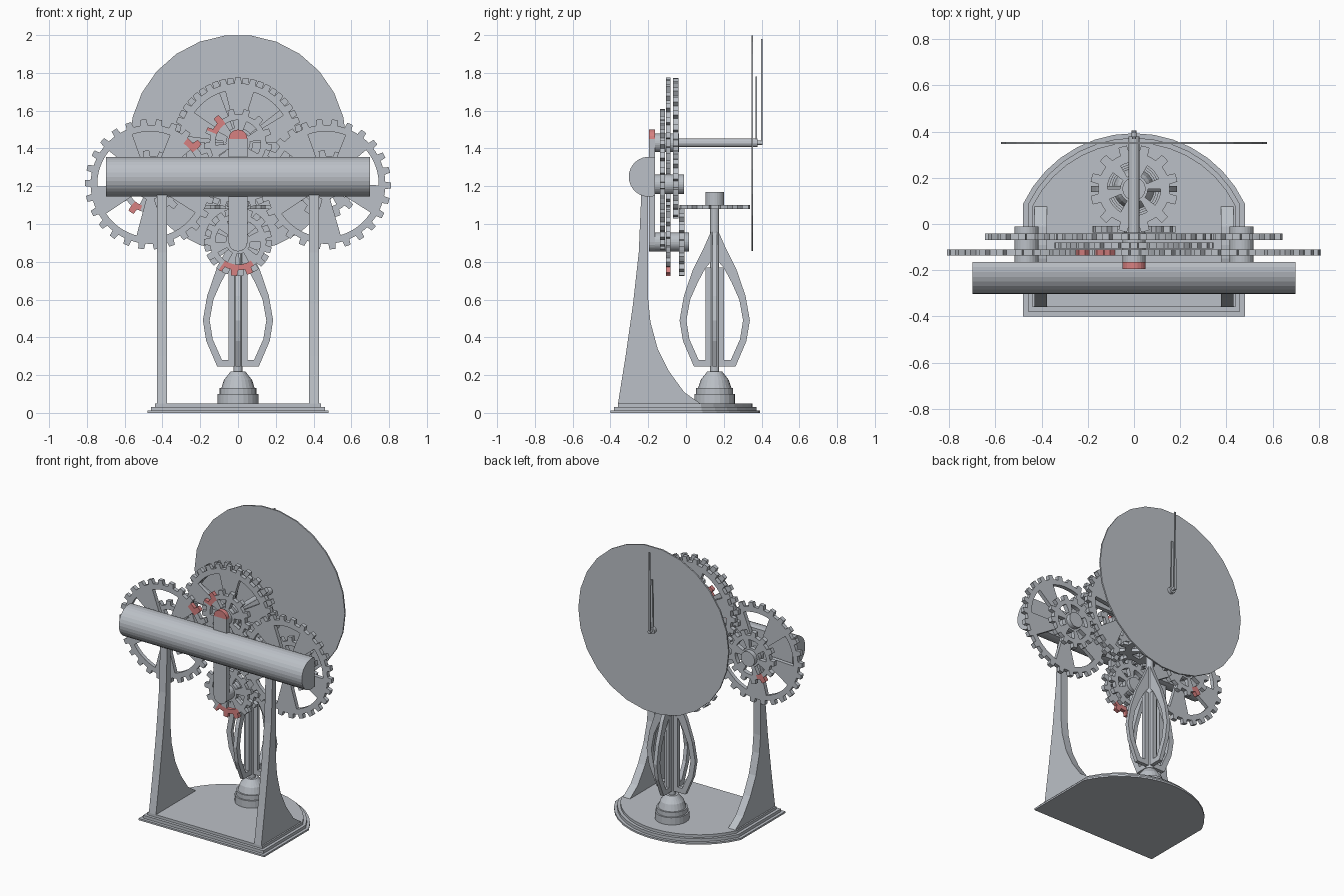
import bpy, bmesh
from math import sin, cos, pi, radians, degrees, atan2, asin
from mathutils import Matrix, Vector

cube = bpy.data.objects.get("Cube")
if cube:
    bpy.data.objects.remove(cube)


def material(name, rgb):
    m = bpy.data.materials.new(name)
    m.use_nodes = True
    m.diffuse_color = (*rgb, 1)
    m.node_tree.nodes["Principled BSDF"].inputs["Base Color"].default_value = (*rgb, 1)
    return m


GREY = material("steel grey", (0.50, 0.53, 0.57))
RED = material("soft red", (0.68, 0.22, 0.22))

# Local (a, b, depth) to world axes
PLANES = {"XZ": lambda a, b, d: (a, d, b),
          "YZ": lambda a, b, d: (d, a, b),
          "XY": lambda a, b, d: (a, b, d)}


def finish(name, bm, mats=(GREY,)):
    bmesh.ops.recalc_face_normals(bm, faces=bm.faces)
    me = bpy.data.meshes.new(name)
    bm.to_mesh(me)
    bm.free()
    for m in mats:
        me.materials.append(m)
    ob = bpy.data.objects.new(name, me)
    bpy.context.collection.objects.link(ob)
    return ob


def prism(name, outline, plane, lo, hi, mat=GREY):
    """Extrude a flat outline from depth lo to depth hi."""
    bm = bmesh.new()
    put = PLANES[plane]
    f = bm.faces.new([bm.verts.new(put(a, b, lo)) for a, b in outline])
    new = bmesh.ops.extrude_face_region(bm, geom=[f])["geom"]
    bmesh.ops.translate(bm, vec=Vector(put(0, 0, hi - lo)),
                        verts=[v for v in new if isinstance(v, bmesh.types.BMVert)])
    return finish(name, bm, (mat,))


def arc(cx, cy, r, start, end, n):
    return [(cx + r * cos(radians(start + (end - start) * i / n)),
             cy + r * sin(radians(start + (end - start) * i / n))) for i in range(n + 1)]


def disc(name, a, b, r, plane, lo, hi, n=24):
    return prism(name, arc(a, b, r, 0, 360, n)[:-1], plane, lo, hi)


def gear(name, a, b, radius, teeth, spokes, plane, lo, hi,
         rim=0.035, hub=0.08, tooth=0.03, turn=0.0, red=None, wedge=0.42):
    """Spoked gear; red is an angle range in degrees of coloured rim and teeth."""
    bm = bmesh.new()
    put = PLANES[plane]
    steps = teeth * 4
    root = radius - tooth
    inner = root - rim

    def cell(r0, r1, i, taper=(0, 0)):
        pts = []
        for r, k in ((r0, i), (r1, i + taper[0]), (r1, i + 1 + taper[1]), (r0, i + 1)):
            t = 2 * pi * k / steps + turn
            pts.append((a + r * cos(t), b + r * sin(t)))
        if r0 == 0:
            pts.pop()
        f = bm.faces.new([bm.verts.new(put(p, q, lo)) for p, q in pts])
        ang = degrees(2 * pi * (i + 0.5) / steps + turn) % 360
        if red and r0 >= inner and red[0] < ang < red[1]:
            f.material_index = 1

    for i in range(steps):
        cell(0, hub, i)
        if ((i + 0.5) * spokes / steps) % 1 < wedge:
            cell(hub, inner, i)
        cell(inner, root, i)
        if i % 4 == 1:
            cell(root, radius, i, (0.25, 0))
        if i % 4 == 2:
            cell(root, radius, i, (0, -0.25))
    bmesh.ops.remove_doubles(bm, verts=bm.verts, dist=1e-5)
    new = bmesh.ops.extrude_face_region(bm, geom=bm.faces[:], use_keep_orig=True)["geom"]
    bmesh.ops.translate(bm, vec=Vector(put(0, 0, hi - lo)),
                        verts=[v for v in new if isinstance(v, bmesh.types.BMVert)])
    return finish(name, bm, (GREY, RED))


# Stepped base with a bowed back
for i, (d, lo, hi) in enumerate([(0, 0, 0.012), (0.02, 0.012, 0.032), (0.04, 0.032, 0.05)]):
    w, r = 0.48 - d, 0.53 - d
    t = degrees(asin(w / r))
    prism(f"base_step_{i + 1}",
          [(-w, -0.4 + d), (w, -0.4 + d)] + arc(0, -0.137, r, 90 - t, 90 + t, 14), "XY", lo, hi)

# Two flared uprights
upright = [(-0.36, 0.05), (-0.32, 0.3), (-0.28, 0.58), (-0.25, 0.85), (-0.235, 1.2),
           (-0.2, 1.2), (-0.2, 0.6), (-0.188, 0.48), (-0.15, 0.34), (-0.09, 0.22),
           (-0.01, 0.11), (0.075, 0.05)]
for side, x in (("left", 0.403), ("right", -0.403)):
    prism(side + "_upright", upright, "YZ", x - 0.027, x + 0.027)

# Rounded crossbar, flat at the back
prism("crossbar", arc(-0.197, 1.25, 0.106, 72, 288, 18), "YZ", -0.7, 0.7)

# Central bearing plate with coloured cap
prism("bearing_plate", [(0.05, 1.45), (-0.05, 1.45)] + arc(0, 0.905, 0.05, 180, 360, 10),
      "XZ", -0.195, -0.165)
prism("bearing_plate_cap", arc(0, 1.45, 0.05, 0, 180, 10), "XZ", -0.195, -0.165, RED)

# Gear train
TOP, SIDE, LOW = 1.43, 1.21, 0.905
BIG = dict(radius=0.345, teeth=26, spokes=5)
SMALL = dict(radius=0.18, teeth=13, spokes=6, hub=0.065, rim=0.03)
A, B, C, D = (-0.137, -0.11), (-0.107, -0.081), (-0.07, -0.041), (-0.037, -0.008)


def layer(name, x, z, kind, depth, **extra):
    gear(name, x, z, plane="XZ", lo=depth[0], hi=depth[1], **kind, **extra)


layer("top_small_gear", 0, TOP, SMALL, A, red=(122, 158), turn=0.1)
layer("top_large_gear_front", 0, TOP, BIG, B)
layer("top_large_gear_back", 0, TOP, BIG, C, turn=0.12)
layer("low_small_gear_front", 0, LOW, SMALL, B, red=(235, 305))
layer("low_small_gear_back", 0, LOW, SMALL, D, turn=0.2)
for side, x, red_big, red_small in (("left", 0.465, None, None),
                                    ("right", -0.465, (38, 50), (225, 246))):
    layer(side + "_large_gear", x, SIDE, BIG, A, turn=-pi / 2 - 0.26, red=red_big)
    layer(side + "_small_gear", x, SIDE, SMALL, C, red=red_small)
    disc(side + "_axle", x, SIDE, 0.052, "XZ", -0.167, -0.01)
disc("low_axle", 0, LOW, 0.05, "XZ", -0.167, 0.015)
disc("top_hub", 0, TOP, 0.05, "XZ", -0.167, -0.036)

# Dial, its shaft and the two hands
disc("dial_shaft", 0, TOP, 0.023, "XZ", -0.04, 0.378, 16)
disc("hand_shaft", 0, TOP, 0.011, "XZ", 0.37, 0.405, 12)
disc("dial", 0, TOP - 0.003, 0.575, "XZ", 0.346, 0.356, 26)
for name, w, tip, y in (("hour_hand", 0.01, 1.78, 0.368), ("minute_hand", 0.008, 1.98, 0.396)):
    prism(name, [(-w, 1.42), (w, 1.42), (w * 0.6, tip), (-w * 0.6, tip)], "XZ", y, y + 0.008)

# Vertical spindle with horizontal gear
SY = 0.152
gear("horizontal_gear", 0, SY, 0.19, 12, 6, "XY", 1.08, 1.1,
     rim=0.04, hub=0.06, tooth=0.035)
disc("spindle_cap", 0, SY, 0.05, "XY", 1.1, 1.17)
disc("spindle", 0, SY, 0.024, "XY", 0.2, 1.1, 16)

# Four bowed vanes around the spindle
bow = [(0.02, 0.96), (0.055, 0.88), (0.115, 0.76), (0.163, 0.62), (0.186, 0.49),
       (0.168, 0.38), (0.11, 0.245),
       (0.05, 0.245), (0.05, 0.28), (0.085, 0.28), (0.134, 0.39), (0.15, 0.49),
       (0.13, 0.6), (0.09, 0.69), (0.05, 0.765), (0.02, 0.8)]
rib = [(0, 0.245), (0.05, 0.245), (0.05, 0.77), (0, 0.77)]
for k in range(4):
    for name, outline in (("vane_bow", bow), ("vane_rib", rib)):
        ob = prism(f"{name}_{k + 1}", outline, "XZ", -0.013, 0.013)
        ob.data.transform(Matrix.Translation((0, SY, 0)) @ Matrix.Rotation(k * pi / 2, 4, "Z"))

# Tiered pedestal
tiers = [(0.108, 0.108, 0.05, 0.1), (0.098, 0.098, 0.1, 0.132),
         (0.088, 0.074, 0.132, 0.175), (0.074, 0.04, 0.175, 0.218)]
for i, (r0, r1, lo, hi) in enumerate(tiers):
    bm = bmesh.new()
    bmesh.ops.create_cone(bm, cap_ends=True, segments=24, radius1=r0, radius2=r1, depth=hi - lo,
                          matrix=Matrix.Translation((0, SY, (lo + hi) / 2)))
    finish(f"pedestal_tier_{i + 1}", bm)
